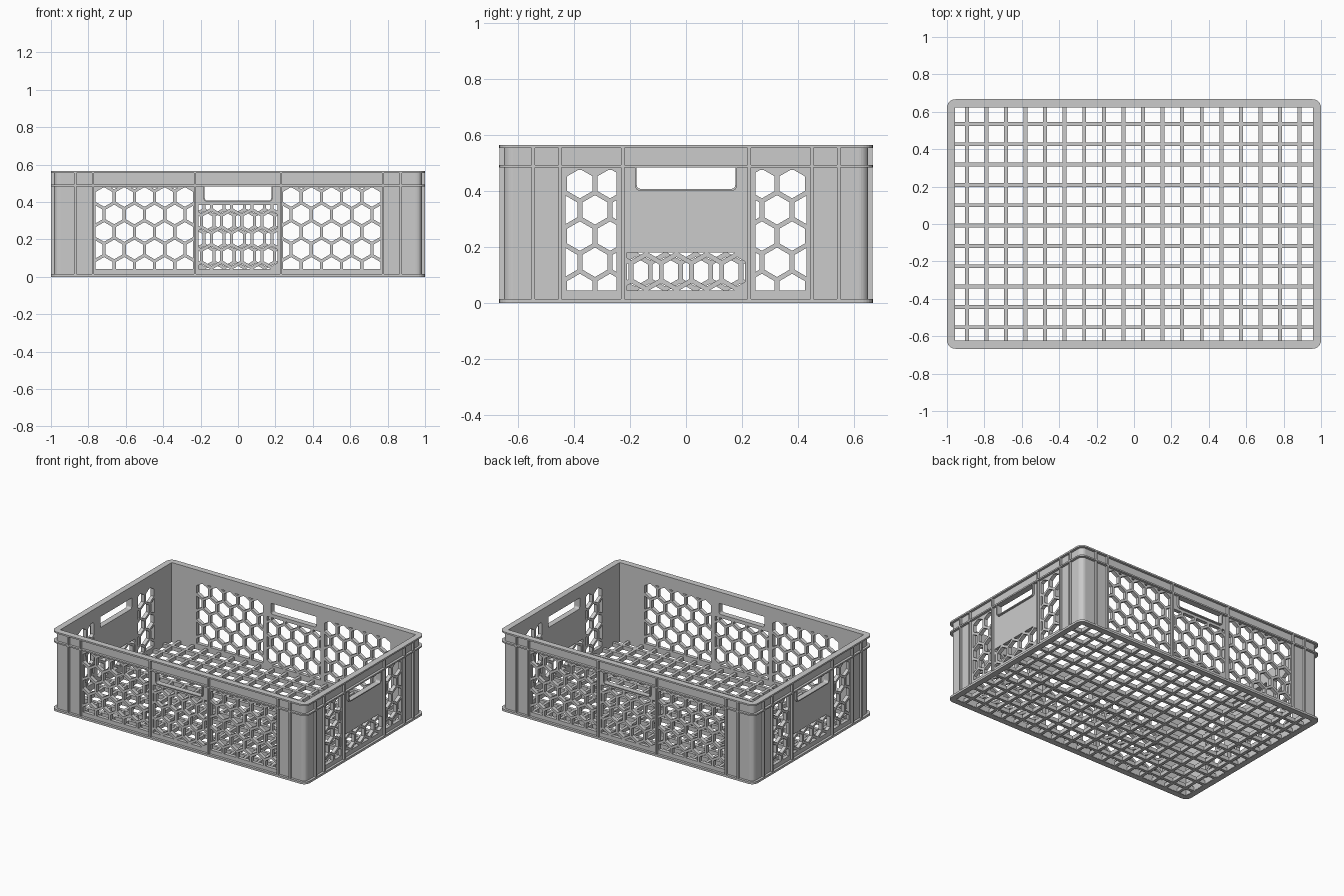
import bpy, bmesh, math
from mathutils import Matrix

if "Cube" in bpy.data.objects:
    bpy.data.objects.remove(bpy.data.objects["Cube"])

HX, HY, H = 1.0, 0.667, 0.565      # outer half sizes and height
REC, INN = 0.017, 0.043            # wall outer recess, wall inner offset


def flat_part(name, loops, z0, z1, mat=Matrix()):
    """Extrude a filled 2D outline (first loop) with holes (other loops)."""
    cu = bpy.data.curves.new(name, 'CURVE')
    cu.dimensions, cu.fill_mode = '2D', 'BOTH'
    cu.extrude = (z1 - z0) / 2
    for pts in loops:
        sp = cu.splines.new('POLY')
        sp.points.add(len(pts) - 1)
        for p, (x, y) in zip(sp.points, pts):
            p.co = (x, y, 0, 1)
        sp.use_cyclic_u = True
    tmp = bpy.data.objects.new(name + "_outline", cu)
    bpy.context.collection.objects.link(tmp)
    dg = bpy.context.evaluated_depsgraph_get()
    me = bpy.data.meshes.new_from_object(tmp.evaluated_get(dg))
    bpy.data.objects.remove(tmp)
    me.transform(mat @ Matrix.Translation((0, 0, (z0 + z1) / 2)))
    me.name = name
    bm = bmesh.new()
    bm.from_mesh(me)
    bmesh.ops.remove_doubles(bm, verts=bm.verts, dist=1e-5)
    bmesh.ops.recalc_face_normals(bm, faces=bm.faces)
    bm.to_mesh(me)
    bm.free()
    for p in me.polygons:
        p.use_smooth = False
    ob = bpy.data.objects.new(name, me)
    bpy.context.collection.objects.link(ob)
    return ob


def boxes(name, items, mat=Matrix()):
    """One object from several (x0,x1,y0,y1,z0,z1) boxes."""
    bm = bmesh.new()
    for x0, x1, y0, y1, z0, z1 in items:
        m = Matrix.Translation(((x0 + x1) / 2, (y0 + y1) / 2, (z0 + z1) / 2))
        m = m @ Matrix.Diagonal((x1 - x0, y1 - y0, z1 - z0, 1))
        bmesh.ops.create_cube(bm, size=1, matrix=mat @ m)
    me = bpy.data.meshes.new(name)
    bm.to_mesh(me)
    bm.free()
    bpy.context.collection.objects.link(bpy.data.objects.new(name, me))


def rect(x0, x1, y0, y1):
    return [(x0, y0), (x1, y0), (x1, y1), (x0, y1)]


def arc(cx, cy, r, a0, a1, n=6):
    return [(cx + r * math.cos(math.radians(a0 + (a1 - a0) * i / n)),
             cy + r * math.sin(math.radians(a0 + (a1 - a0) * i / n))) for i in range(n + 1)]


def round_rect(hx, hy, r):
    return (arc(hx - r, hy - r, r, 0, 90) + arc(-hx + r, hy - r, r, 90, 180)
            + arc(-hx + r, -hy + r, r, 180, 270) + arc(hx - r, -hy + r, r, 270, 360))


def handle(hw, z0, z1, r=0.014):
    return arc(-hw + r, z0 + r, r, 180, 270, 4) + arc(hw - r, z0 + r, r, 270, 360, 4) + [(hw, z1), (-hw, z1)]


def clip(pts, axis, lim, sign):
    """Clip a convex polygon against an axis-aligned line."""
    out = []
    for a, b in zip(pts, pts[1:] + pts[:1]):
        da, db = sign * (a[axis] - lim), sign * (b[axis] - lim)
        if da >= 0:
            out.append(a)
        if da * db < 0:
            t = da / (da - db)
            out.append((a[0] + (b[0] - a[0]) * t, a[1] + (b[1] - a[1]) * t))
    return out


def hex_holes(x0, x1, z0, z1, cx, cz, pitch=0.108, strut=0.017):
    """Honeycomb openings cut off at the panel border."""
    r = (pitch - strut) / math.sqrt(3)
    holes = []
    for j in range(-8, 9):
        for i in range(-9, 10):
            x, z = cx + (i + (j % 2) / 2) * pitch, cz + j * pitch * 0.866
            p = arc(x, z, r, 30, 330, 5)
            for ax, lim, s in ((0, x0, 1), (0, x1, -1), (1, z0, 1), (1, z1, -1)):
                p = clip(p, ax, lim, s) if p else p
            area = sum(a[0] * b[1] - b[0] * a[1] for a, b in zip(p, p[1:] + p[:1])) / 2
            if area > 1.5e-4:
                holes.append(p)
    return holes


# walls with honeycomb panels, hand openings and outside ribs
for name, ang, depth, half, long_side in (("front", 0, HY, HX, True), ("back", 180, HY, HX, True),
                                          ("right", 90, HX, HY, False), ("left", -90, HX, HY, False)):
    turn = Matrix.Rotation(math.radians(ang), 4, 'Z')
    up = turn @ Matrix.Rotation(math.radians(90), 4, 'X')
    loops = [rect(-half + 0.05, half - 0.05, 0.002, H - 0.003)]
    if long_side:
        hw, ribs = 0.178, (0.23, 0.775, 0.87)
        for s in (-1, 1):
            a, b = sorted((s * 0.24, s * 0.762))
            loops += hex_holes(a, b, 0.043, 0.478, s * 0.50, 0.24)
        loops += hex_holes(-0.21, 0.21, 0.043, 0.383, 0.02, 0.204)
    else:
        hw, ribs = 0.176, (0.226, 0.45, 0.545)
        for s in (-1, 1):
            a, b = sorted((s * 0.248, s * 0.43))
            loops += hex_holes(a, b, 0.045, 0.475, s * 0.325, 0.333)
        loops += hex_holes(-0.21, 0.21, 0.045, 0.18, -0.034, 0.112)
    hole = handle(hw, 0.408, 0.484)
    loops.append(hole)
    flat_part(name + "_wall", loops, depth - INN, depth - REC, up)
    # raised lip round the hand opening
    flat_part(name + "_handle_lip", [handle(hw + 0.007, 0.401, 0.487, 0.02) , handle(hw, 0.408, 0.4845)],
              depth - REC - 0.002, depth - 0.003, up)
    boxes(name + "_ribs", [(s * x - 0.006, s * x + 0.006, -depth + 0.001, -depth + REC + 0.004, 0.003, H - 0.003)
                           for x in ribs for s in (-1, 1)], turn)

# rounded corner posts
ix, iy, ox, oy = HX - INN, HY - INN, HX - REC, HY - REC
for sx, sy, name in ((1, 1, "back_right"), (-1, 1, "back_left"), (1, -1, "front_right"), (-1, -1, "front_left")):
    cx, cy = HX - 0.05, HY - 0.05
    prof = [(cx, iy), (ix, iy), (ix, cy)] + arc(cx, cy, ox - cx, 0, 90)
    flat_part(name + "_corner_post", [[(sx * x, sy * y) for x, y in prof]], 0.002, H - 0.003)

# horizontal rings: base flange, band under the rim, top lip
for name, z0, z1, inner in (("base_flange", 0, 0.015, 0.041), ("rim_band", 0.484, 0.494, 0.04),
                            ("top_lip", H - 0.011, H, INN)):
    flat_part(name, [round_rect(HX, HY, 0.045), rect(-HX + inner, HX - inner, -HY + inner, HY - inner)], z0, z1)

# floor grid
w = 0.0105
boxes("floor_long_bars", [(-ix - 0.01, ix + 0.01, y - w, y + w, 0, 0.028)
                          for y in (-0.552 + 0.1087 * i for i in range(11))])
boxes("floor_cross_bars", [(x - w, x + w, -iy - 0.01, iy + 0.01, 0.0005, 0.027)
                           for x in (-0.894 + 0.1047 * i for i in range(18))])
